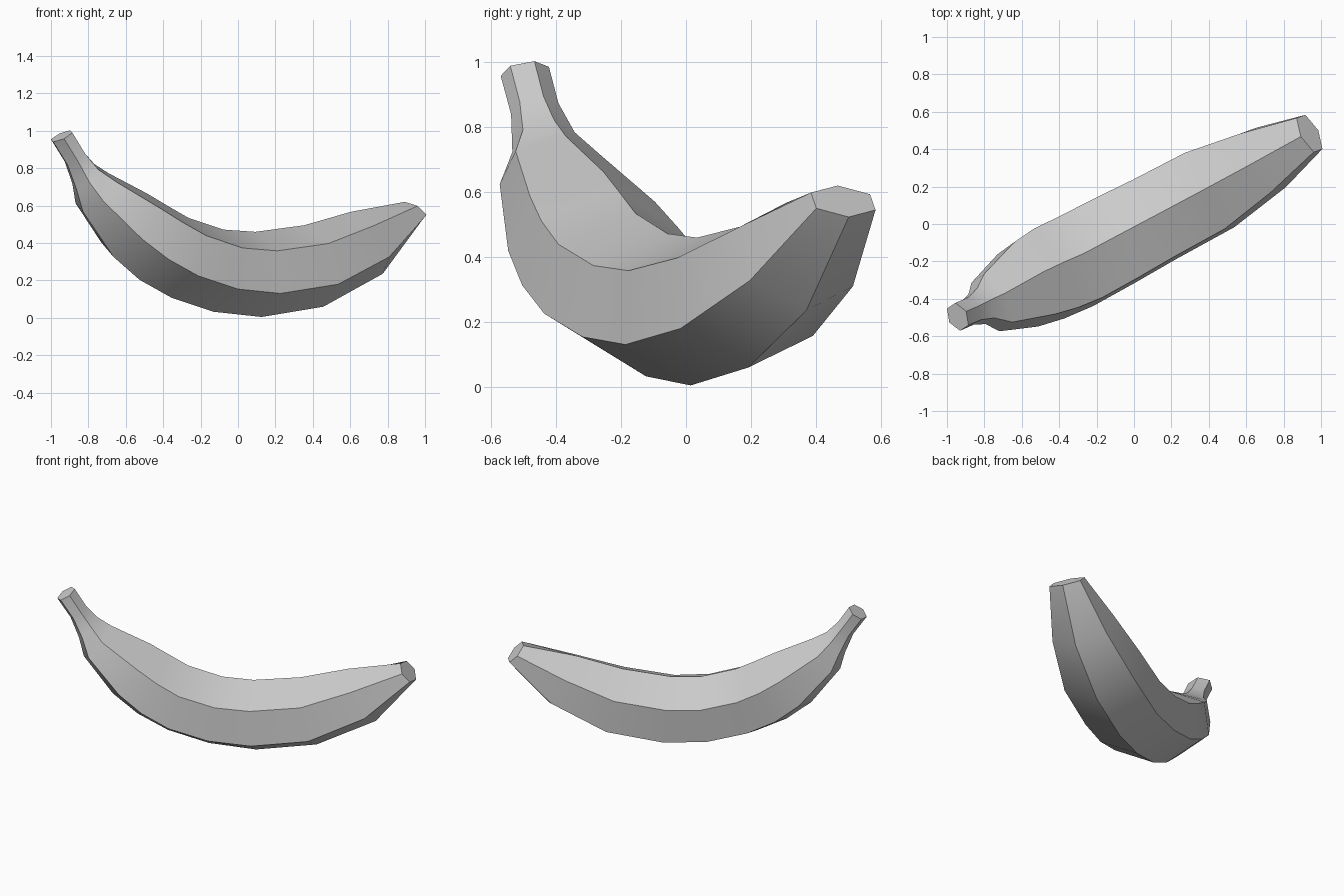
import bpy, bmesh
from math import cos, sin, radians
from mathutils import Vector

if "Cube" in bpy.data.objects:
    bpy.data.objects.remove(bpy.data.objects["Cube"])

# Horizontal frame of the fruit: along its length, and out to its side
along = Vector((0.882, 0.471, 0))
side = Vector((0.471, -0.882, 0))
up = Vector((0, 0, 1))
ROLL = radians(3.5)

# Each ring: inner ridge x, z / outer ridge x, z / side offset / half width
rings = [
    (-0.895, 1.003, -0.990, 0.940, -0.006, 0.069),
    (-0.830, 0.895, -0.914, 0.818, 0.000, 0.069),
    (-0.765, 0.822, -0.866, 0.685, 0.003, 0.092),
    (-0.685, 0.772, -0.834, 0.567, 0.012, 0.150),
    (-0.475, 0.663, -0.674, 0.326, 0.013, 0.222),
    (-0.370, 0.600, -0.535, 0.203, 0.020, 0.242),
    (-0.257, 0.535, -0.364, 0.107, 0.030, 0.246),
    (-0.070, 0.472, -0.139, 0.032, 0.030, 0.242),
    (0.100, 0.460, 0.118, 0.004, 0.030, 0.234),
    (0.360, 0.495, 0.449, 0.059, 0.030, 0.230),
    (0.610, 0.567, 0.768, 0.235, 0.025, 0.178),
    (0.895, 0.620, 0.982, 0.523, 0.015, 0.102),
]


def ring_points(xa, za, xd, zd, offset, half_width):
    def ridge(x, z):
        return along * ((x - side.x * offset) / along.x) + side * offset + up * z
    inner, outer = ridge(xa, za), ridge(xd, zd)
    centre, radius = (inner + outer) / 2, (inner - outer) / 2
    width = half_width / sin(radians(60))
    angles = [radians(60 * k) - ROLL for k in range(6)]
    return [centre + radius * cos(a) + side * width * sin(a) for a in angles]


# Six-sided banana skin lofted through the rings, with flat stem and tip ends
bm = bmesh.new()
loops = [[bm.verts.new(p) for p in ring_points(*r)] for r in rings]
for a, b in zip(loops, loops[1:]):
    for k in range(6):
        j = (k + 1) % 6
        bm.faces.new((a[k], a[j], b[j], b[k]))
bm.faces.new(loops[0])
bm.faces.new(loops[-1])
bmesh.ops.recalc_face_normals(bm, faces=bm.faces)

mesh = bpy.data.meshes.new("banana")
bm.to_mesh(mesh)
bm.free()
banana = bpy.data.objects.new("banana", mesh)
bpy.context.collection.objects.link(banana)

# Smooth along the length, crisp along the ridges
bpy.context.view_layer.objects.active = banana
banana.select_set(True)
bpy.ops.object.shade_smooth_by_angle(angle=radians(35))
